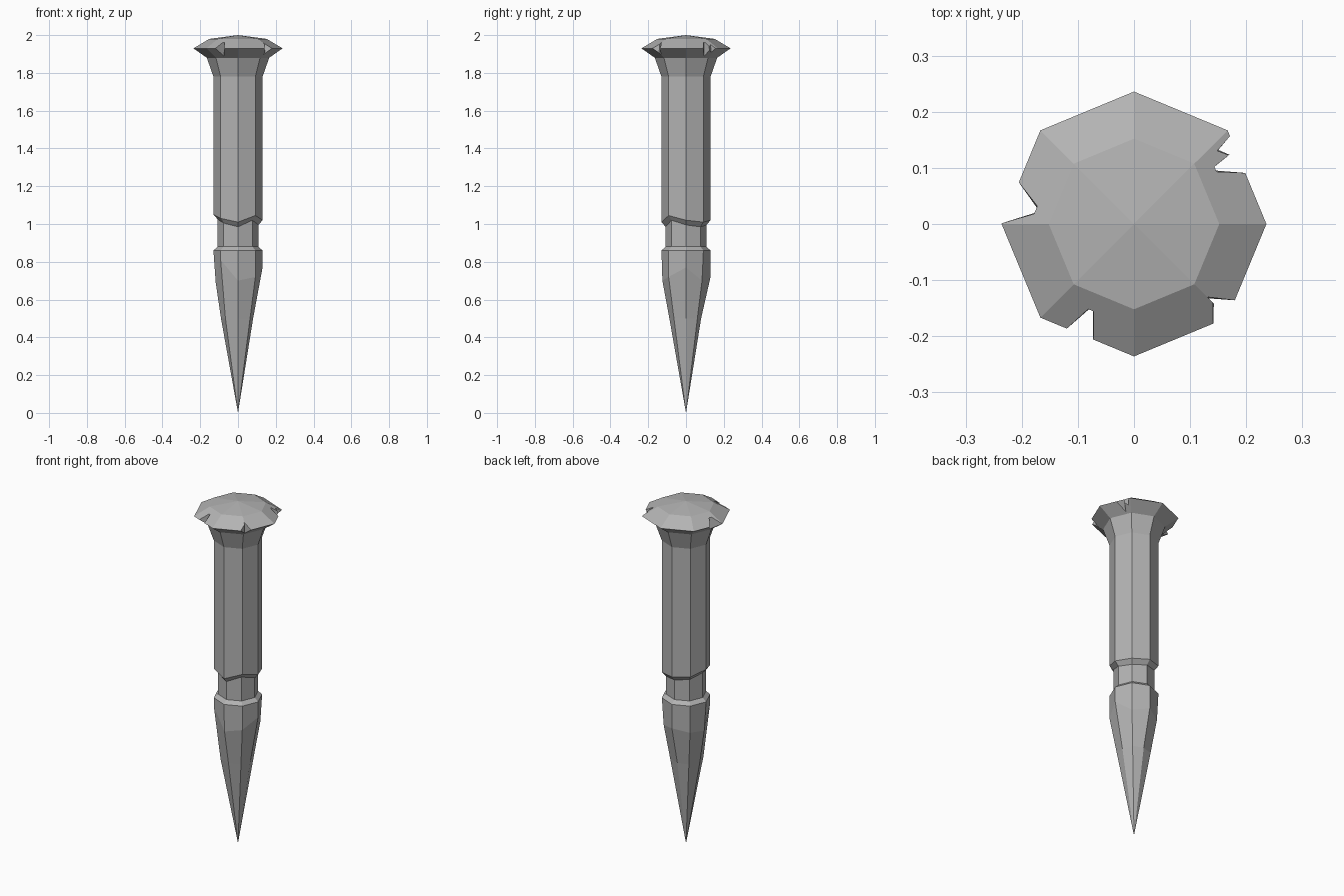
import bpy, bmesh, math

cube = bpy.data.objects.get("Cube")
if cube:
    bpy.data.objects.remove(cube)

SIDES = 8
steel = bpy.data.materials.new("worn grey steel")
steel.use_nodes = True
GREY = (0.45, 0.45, 0.45, 1)
steel.diffuse_color = GREY
bsdf = next(n for n in steel.node_tree.nodes if n.type == 'BSDF_PRINCIPLED')
bsdf.inputs["Base Color"].default_value = GREY


def make_object(name, bm):
    bmesh.ops.recalc_face_normals(bm, faces=bm.faces)
    mesh = bpy.data.meshes.new(name)
    bm.to_mesh(mesh)
    bm.free()
    mesh.materials.append(steel)
    obj = bpy.data.objects.new(name, mesh)
    bpy.context.collection.objects.link(obj)
    return obj


def lathe(name, rings):
    """Octagonal lathe; radius and height may be one value or one per corner."""
    bm = bmesh.new()
    loops = []
    for radius, height in rings:
        if radius == 0:
            loops.append([bm.verts.new((0, 0, height))] * SIDES)
            continue
        rs = radius if isinstance(radius, list) else [radius] * SIDES
        zs = height if isinstance(height, list) else [height] * SIDES
        loops.append([bm.verts.new((r * math.cos(i * math.tau / SIDES),
                                    r * math.sin(i * math.tau / SIDES), z))
                      for i, (r, z) in enumerate(zip(rs, zs))])
    for a, b in zip(loops, loops[1:]):
        for i in range(SIDES):
            j = (i + 1) % SIDES
            quad = list(dict.fromkeys((a[i], a[j], b[j], b[i])))
            bm.faces.new(quad)
    return make_object(name, bm)


def notch_cutter(name, outline):
    """Prism that bites a chip out of the rim, slightly narrower at its base."""
    bm = bmesh.new()
    low = [bm.verts.new((x * 1.03, y * 1.03, 1.86)) for x, y in outline]
    high = [bm.verts.new((x, y, 1.96)) for x, y in outline]
    bm.faces.new(low)
    bm.faces.new(high)
    n = len(outline)
    for i in range(n):
        j = (i + 1) % n
        bm.faces.new((low[i], low[j], high[j], high[i]))
    obj = make_object(name, bm)
    obj.hide_render = True
    return obj


# Uneven lower end of the shaft and hand-cut facets of the point
shaft_end = [1.02, 1.01, 1.02, 1.03, 1.05, 1.03, 1.01, 1.045]
facet_z = [0.77, 0.70, 0.72, 0.70, 0.69, 0.81, 0.70, 0.72]
facet_r = [0.13, 0.12, 0.13, 0.122, 0.118, 0.13, 0.125, 0.13]
taper_r = [0.08, 0.085, 0.08, 0.088, 0.09, 0.094, 0.088, 0.09]

# Spike body: point, neck, shaft, flared collar and domed head
spike = lathe("spike", [
    (0, 0.0),
    (taper_r, 0.5),
    (facet_r, facet_z),
    (0.13, 0.86),
    (0.108, 0.88),
    (0.108, [z - 0.025 for z in shaft_end]),
    (0.13, shaft_end),
    (0.13, 1.78),
    (0.165, 1.88),
    (0.236, 1.93),
    (0.152, 1.98),
    (0, 2.0),
])

# Chips broken out of the head's rim
chips = {
    "right_back_chip": [(0.26, 0.088), (0.20, 0.09), (0.133, 0.094), (0.168, 0.122),
                        (0.148, 0.13), (0.171, 0.157), (0.167, 0.17), (0.25, 0.2)],
    "left_chip": [(-0.206, 0.077), (-0.165, 0.022), (-0.238, 0.0), (-0.28, 0.03)],
    "front_left_chip": [(-0.12, -0.186), (-0.072, -0.143), (-0.072, -0.207), (-0.1, -0.26)],
    "front_right_chip": [(0.14, -0.178), (0.14, -0.14), (0.13, -0.13), (0.181, -0.135),
                         (0.22, -0.2)],
}
cutters = []
for name, outline in chips.items():
    cutter = notch_cutter(name, outline)
    mod = spike.modifiers.new(name, 'BOOLEAN')
    mod.operation = 'DIFFERENCE'
    mod.solver = 'EXACT'
    mod.object = cutter
    cutters.append(cutter)

# Bake the chips into the spike and drop the cutters
depsgraph = bpy.context.evaluated_depsgraph_get()
baked = bpy.data.meshes.new_from_object(spike.evaluated_get(depsgraph))
spike.modifiers.clear()
spike.data = baked
for cutter in cutters:
    bpy.data.objects.remove(cutter)
